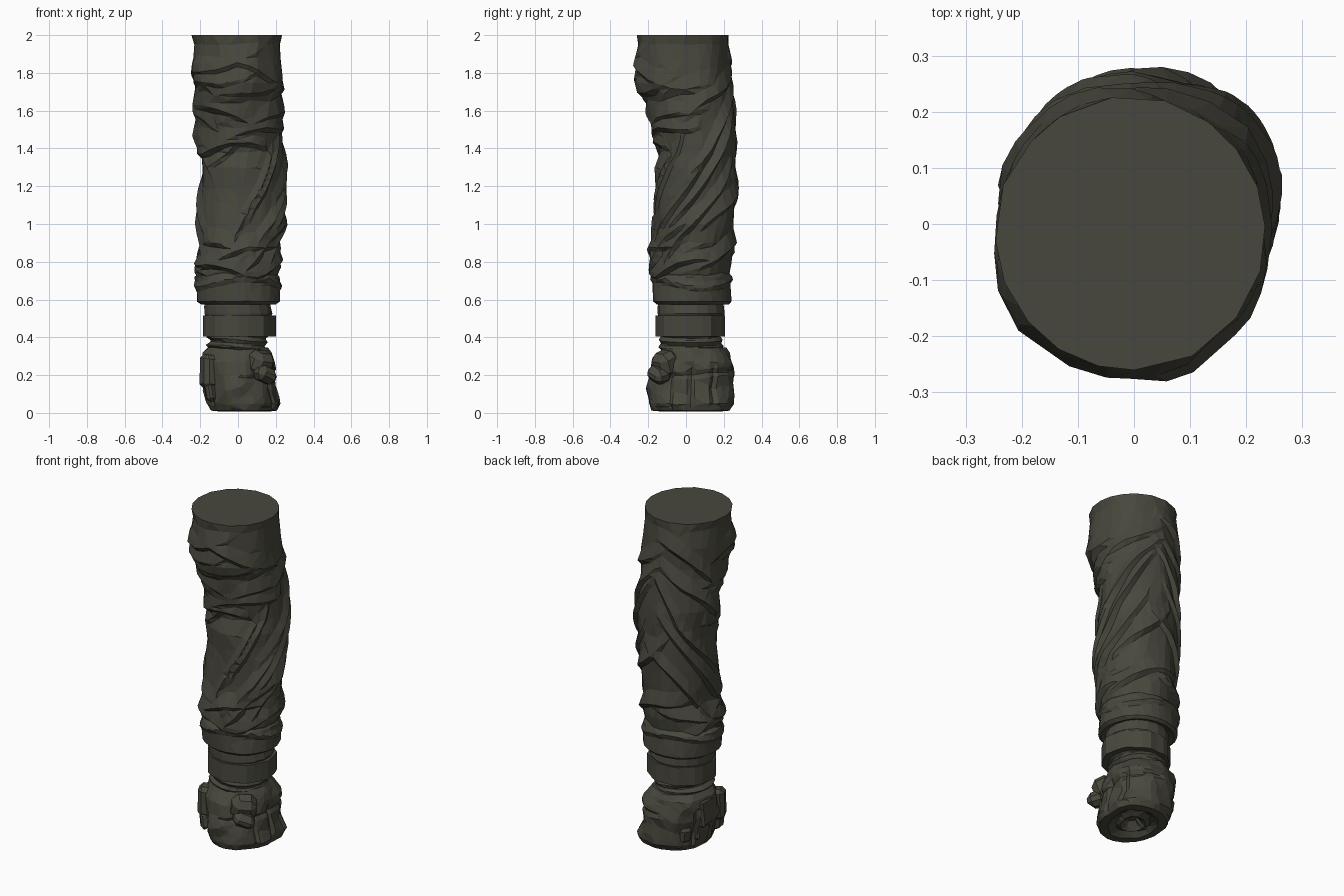
import bpy, bmesh, math, random
from mathutils import Vector, noise

random.seed(4)
olive = bpy.data.materials.new("dark olive cloth")
olive.diffuse_color = (0.066, 0.064, 0.047, 1)


def finish(name, bm, faces=None):
    bmesh.ops.recalc_face_normals(bm, faces=bm.faces)
    mesh = bpy.data.meshes.new(name)
    bm.to_mesh(mesh)
    bm.free()
    mesh.materials.append(olive)
    ob = bpy.data.objects.new(name, mesh)
    bpy.context.collection.objects.link(ob)
    if faces:  # collapse a dense form into long irregular facets
        mod = ob.modifiers.new("facets", 'DECIMATE')
        mod.ratio = min(1, faces / (2 * len(mesh.polygons)))
    return ob


def row_at(rows, t):
    """Interpolate rows (z, x min, x max, y min, y max) along the list index."""
    i = min(int(t), len(rows) - 2)
    return [a + (b - a) * (t - i) for a, b in zip(rows[i], rows[i + 1])]


def loft(name, rows, seg, sub, bump=None, faces=None):
    """Stack of elliptical rings; bump(phi, z, p) pushes the surface outward."""
    bm = bmesh.new()
    rings = []
    for k in range((len(rows) - 1) * sub + 1):
        z, x0, x1, y0, y1 = row_at(rows, k / sub)
        ring = []
        for j in range(seg):
            phi = 2 * math.pi * j / seg - math.pi
            d = Vector((math.sin(phi), -math.cos(phi), 0))
            p = Vector(((x0 + x1) / 2 + d.x * (x1 - x0) / 2,
                        (y0 + y1) / 2 + d.y * (y1 - y0) / 2, z))
            if bump:
                p += d * bump(phi, z, p)
            ring.append(bm.verts.new(p))
        rings.append(ring)
    for a, b in zip(rings, rings[1:]):
        for j in range(seg):
            n = (j + 1) % seg
            bm.faces.new((a[j], a[n], b[n], b[j]))
    bm.faces.new(rings[0])
    bm.faces.new(rings[-1])
    return finish(name, bm, faces)


def wrap(a):
    return (a + math.pi) % (2 * math.pi) - math.pi


def ridge(d, up, down):
    """Fold section: gentle above, steep underneath."""
    return max(0, 1 - d / up) if d > 0 else max(0, 1 + d / down)


# Folds: centre angle (0 front, + to the right), height, slope, half width, size
folds = [
    (-0.7, 1.82, 0.06, 1.3, .024), (0.7, 1.78, -0.08, 1.2, .024),
    (0.0, 1.68, 0.06, 1.6, .026), (-0.5, 1.59, -0.06, 1.4, .030),
    (0.6, 1.54, 0.07, 1.4, .028), (0.1, 1.47, 0.04, 1.7, .030),
    (-0.6, 1.40, 0.02, 1.3, .034), (-2.2, 1.72, -0.16, 1.2, .022),
    (2.1, 1.66, 0.16, 1.2, .022), (-2.0, 1.52, -0.2, 1.3, .024),
    (-2.2, 1.30, -0.32, 1.3, .026), (-2.0, 1.10, -0.30, 1.2, .026),
    (-2.4, 0.98, -0.25, 1.2, .024), (2.0, 1.42, 0.28, 1.2, .028),
    (1.7, 1.20, 0.34, 1.3, .030), (1.0, 1.06, 0.36, 1.0, .032),
    (1.6, 1.00, 0.30, 1.2, .030), (2.6, 1.12, 0.20, 0.9, .024),
    (0.9, 0.90, 0.20, 1.2, .028), (0.0, 0.84, 0.06, 1.5, .030),
    (-0.7, 0.77, -0.05, 1.3, .032), (1.0, 0.76, 0.06, 1.3, .028),
    (2.8, 0.86, 0.07, 1.3, .028), (-2.2, 0.80, -0.08, 1.2, .026),
    (0.3, 1.12, 0.50, 0.6, .022), (0.7, 1.24, 0.45, 0.6, .022),
]
# Small extra creases bunched at the inner elbow and above the cuff
for lo, hi, count in ((1.38, 1.78, 12), (.74, .92, 6)):
    for i in range(count):
        folds.append((random.uniform(-1.8, 1.8), random.uniform(lo, hi),
                      random.uniform(-.14, .14), random.uniform(.5, .9),
                      random.uniform(.016, .026)))


def cloth(phi, z, p):
    s = 0
    for a, h, slope, half, size in folds:
        t = wrap(phi - a)
        win = 1 - (t / half) ** 2
        if win > 0:
            line = h + slope * t + 0.02 * math.sin(3 * t + 9 * h)
            s = max(s, size * win ** 0.6 * ridge(z - line, .085, .022))
    s += 0.014 * noise.noise(Vector((p.x * 7, p.y * 7, p.z * 4))) - 0.012
    return s * max(0.0, min(1, (2 - z) / .05, (z - .69) / .03))


# Sleeve
loft("sleeve", [
    (.68, -.20, .20, -.16, .23), (.74, -.225, .225, -.18, .24),
    (.80, -.225, .23, -.19, .25), (.90, -.205, .22, -.19, .255),
    (1.0, -.22, .24, -.185, .265), (1.1, -.22, .24, -.18, .265),
    (1.2, -.21, .245, -.175, .27), (1.3, -.205, .25, -.175, .275),
    (1.38, -.207, .25, -.15, .28), (1.47, -.23, .247, -.165, .275),
    (1.56, -.232, .242, -.185, .265), (1.65, -.235, .24, -.215, .26),
    (1.75, -.24, .24, -.272, .255), (1.85, -.252, .244, -.275, .25),
    (1.93, -.248, .24, -.268, .24), (2.0, -.246, .233, -.259, .226)],
    96, 9, cloth, 1800)


# Rolled cuff with a dark underside lip
def cuff_bump(phi, z, p):
    return (.014 * ridge(z - .69 - .025 * math.sin(2 * phi + 1), .03, .02)
            + .010 * noise.noise(p * 8))


loft("sleeve_cuff", [
    (.59, -.16, .16, -.14, .20), (.575, -.20, .20, -.16, .225),
    (.59, -.222, .222, -.176, .238), (.66, -.222, .22, -.174, .24),
    (.72, -.23, .22, -.175, .238), (.745, -.20, .20, -.16, .225)],
    48, 4, cuff_bump, 340)

# Glove top, strap and pinched wrist
loft("glove_top", [
    (.50, -.17, .17, -.145, .195), (.525, -.18, .185, -.15, .205),
    (.565, -.182, .175, -.15, .20), (.60, -.17, .17, -.14, .19)], 18, 1)
loft("wrist_strap", [
    (.405, -.15, .16, -.13, .18), (.405, -.183, .197, -.158, .208),
    (.515, -.183, .197, -.158, .208), (.515, -.15, .16, -.13, .18)],
    26, 1, lambda phi, z, p: .005 * math.sin(phi * 9 + 1.2))
loft("wrist", [
    (.30, -.16, .16, -.15, .19), (.335, -.155, .145, -.13, .18),
    (.36, -.165, .152, -.145, .20), (.385, -.152, .15, -.135, .185),
    (.42, -.17, .17, -.14, .19)], 30, 4,
    lambda phi, z, p: .008 * math.sin(z * 150 + 2 * math.sin(phi)), 320)


# Fist: grooves between the fingers, fuller at the back inner corner
def fist_bump(phi, z, p):
    s = .022 * noise.noise(p * 10 + Vector((3, 1, 0)))
    side = abs(math.sin(phi))
    if z < .27 and side > .35:
        for y in (-.085, .025, .135):
            s -= .014 * max(0, 1 - abs(p.y - y) / .016)
    if math.sin(phi) > 0:  # curled finger ends against the palm
        s -= .014 * max(0, 1 - abs(z - .20 - .1 * p.y) / .02)
    s = s if p.z > .03 else s * .4
    full = min(1, max(0, p.x + .05) * 5) * min(1, max(0, (.34 - z) / .08))
    return s + .03 * full * max(0, math.cos(phi - 2.36)) ** 5


loft("fist", [
    (.06, -.01, .05, -.02, .05), (.015, -.04, .09, -.06, .10),
    (.035, -.07, .12, -.09, .14), (.008, -.10, .16, -.13, .18),
    (.012, -.145, .20, -.18, .225), (.05, -.16, .214, -.20, .248),
    (.12, -.175, .195, -.203, .248), (.20, -.19, .19, -.19, .248),
    (.27, -.192, .188, -.175, .242), (.315, -.185, .17, -.15, .23),
    (.345, -.16, .148, -.14, .205)], 72, 5, fist_bump, 700)


def block(name, loc, size, rot, bevel=.015, jitter=.006):
    """Chamfered, slightly irregular padded block."""
    bm = bmesh.new()
    bmesh.ops.create_cube(bm, size=1)
    for v in bm.verts:
        v.co = Vector([c * s for c, s in zip(v.co, size)])
        v.co += Vector([random.uniform(-jitter, jitter) for _ in range(3)])
    bmesh.ops.bevel(bm, geom=bm.edges[:], offset=bevel, segments=1,
                    affect='EDGES')
    ob = finish(name, bm)
    ob.location = loc
    ob.rotation_euler = [math.radians(a) for a in rot]
    return ob


# Thumb folded across the front inner corner
block("thumb_base", (.115, -.11, .265), (.14, .12, .13), (18, 8, 40), .034, .008)
block("thumb_tip", (.145, -.145, .205), (.12, .10, .08), (10, 18, 40), .028, .008)

# Padding on the back of the hand and the knuckles
block("hand_back_pad", (-.176, .04, .225), (.038, .15, .15), (0, 3, 0), .012)
block("knuckle_pad", (-.145, -.085, .22), (.10, .10, .18), (0, 4, 25), .022)
for i, y in enumerate((-.10, -.01, .08, .165)):
    block("knuckle_%d" % (i + 1), (-.145 + .35 * max(0, y - .06), y, .11),
          (.05, .08, .10), (0, -6, -25 * (y > .1)), .018)
